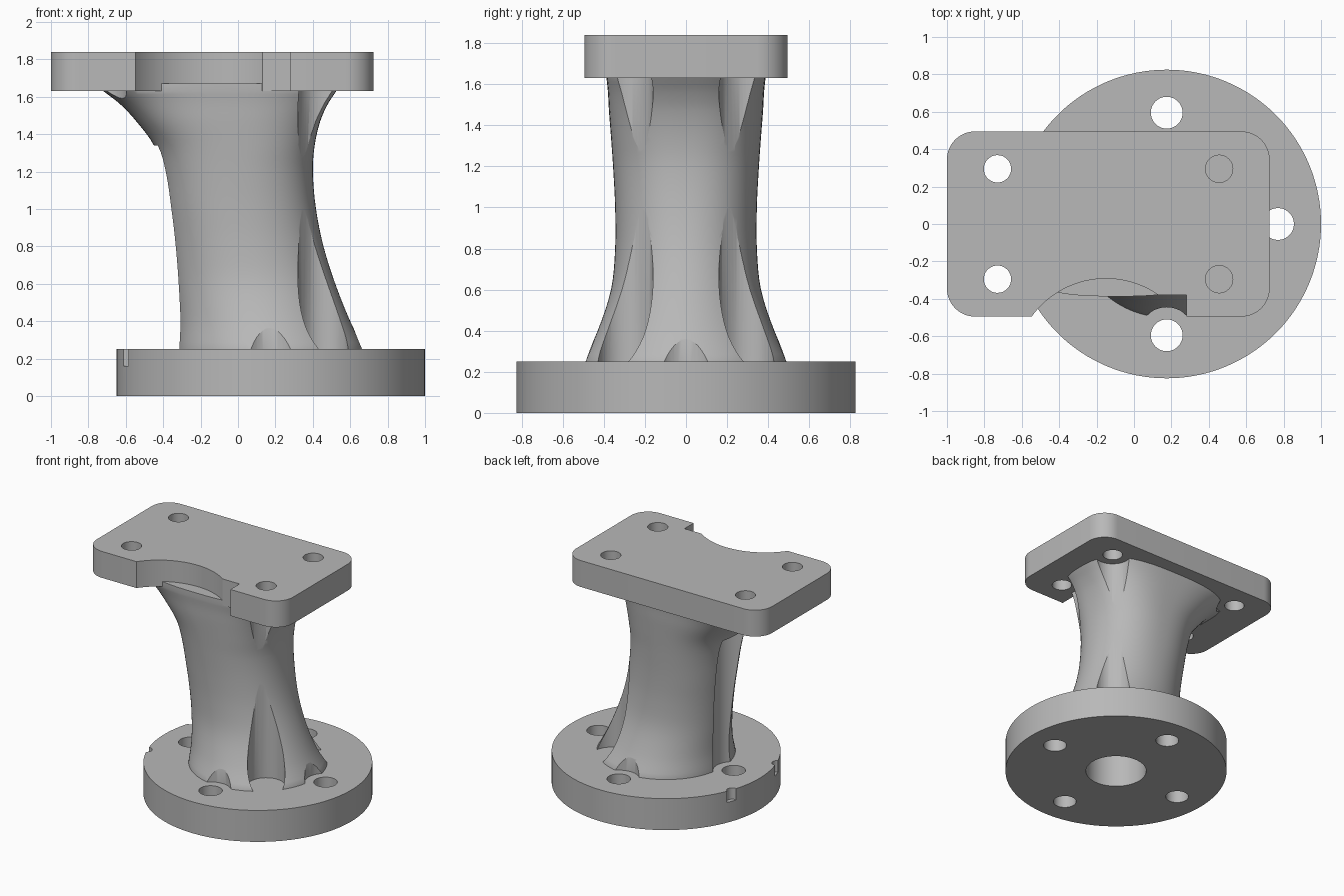
import bpy, bmesh, math
from mathutils import Matrix, Vector

cube = bpy.data.objects.get("Cube")
if cube:
    bpy.data.objects.remove(cube, do_unlink=True)

metal = bpy.data.materials.new("cast_grey")
metal.use_nodes = True
grey = (0.48, 0.48, 0.48, 1)
metal.diffuse_color = grey
metal.node_tree.nodes["Principled BSDF"].inputs["Base Color"].default_value = grey

FX = 0.175                      # axis of the round flange
FLANGE_TOP, PLATE_BOTTOM, PLATE_TOP = 0.25, 1.63, 1.84
flange_bolts = [(FX + 0.595 * math.cos(k * math.pi / 2),
                 0.595 * math.sin(k * math.pi / 2)) for k in range(4)]
plate_bolts = [(x, y) for x in (-0.73, 0.455) for y in (-0.295, 0.295)]


def loft(name, rings):
    """Skin a stack of closed rings and cap both ends."""
    bm = bmesh.new()
    loops = [[bm.verts.new(p) for p in ring] for ring in rings]
    for low, high in zip(loops, loops[1:]):
        for i in range(len(low)):
            j = (i + 1) % len(low)
            bm.faces.new((low[i], low[j], high[j], high[i]))
    bm.faces.new(loops[0][::-1])
    bm.faces.new(loops[-1])
    mesh = bpy.data.meshes.new(name)
    bm.to_mesh(mesh)
    bm.free()
    mesh.materials.append(metal)
    obj = bpy.data.objects.new(name, mesh)
    bpy.context.collection.objects.link(obj)
    return obj


def prism(name, outline, z0, z1):
    return loft(name, [[(x, y, z) for x, y in outline] for z in (z0, z1)])


def cylinder(name, x, y, r, z0, z1, n=48):
    pts = [(x + r * math.cos(math.tau * i / n), y + r * math.sin(math.tau * i / n))
           for i in range(n)]
    return prism(name, pts, z0, z1)


def box(name, x0, x1, y0, y1, z0, z1):
    return prism(name, [(x0, y0), (x1, y0), (x1, y1), (x0, y1)], z0, z1)


def carve(obj, cutters):
    """Subtract each cutter, then remove it."""
    bpy.context.view_layer.objects.active = obj
    for cutter in cutters:
        mod = obj.modifiers.new("cut", 'BOOLEAN')
        mod.operation = 'DIFFERENCE'
        mod.solver = 'EXACT'
        mod.object = cutter
        bpy.ops.object.modifier_apply(modifier=mod.name)
        bpy.data.objects.remove(cutter, do_unlink=True)


def smooth(obj):
    bpy.ops.object.select_all(action='DESELECT')
    obj.select_set(True)
    bpy.context.view_layer.objects.active = obj
    bpy.ops.object.shade_smooth_by_angle(angle=math.radians(30))


def bore():
    return cylinder("bore_cutter", FX, 0, 0.225, -0.1, 0.9, 64)


# Round base flange with bolt holes, bore and two small rim notches
flange = cylinder("base_flange", FX, 0, 0.825, 0, FLANGE_TOP, 128)
cuts = [cylinder("hole", x, y, 0.085, -0.1, 0.5) for x, y in flange_bolts]
for deg in (160, 200):
    a = math.radians(deg)
    cuts.append(cylinder("notch", FX + 0.83 * math.cos(a), 0.83 * math.sin(a),
                         0.04, 0.16, 0.5, 24))
carve(flange, cuts + [bore()])

# Column: height, left x, right x, half depth, squareness
stations = [
    (0.25, -0.325, 0.675, 0.50, 2.0),
    (0.40, -0.32, 0.60, 0.43, 2.0),
    (0.60, -0.335, 0.52, 0.365, 2.05),
    (0.80, -0.355, 0.457, 0.345, 2.1),
    (1.00, -0.38, 0.417, 0.345, 2.2),
    (1.20, -0.41, 0.40, 0.355, 2.3),
    (1.34, -0.45, 0.41, 0.365, 2.45),
    (1.47, -0.545, 0.44, 0.375, 2.6),
    (1.56, -0.63, 0.48, 0.38, 2.7),
    (1.63, -0.72, 0.525, 0.387, 2.8),
]


def spline(keys, steps=4):
    """Smooth curve through the stations."""
    keys = [Vector(k) for k in keys]
    out = []
    for i in range(len(keys) - 1):
        p, q = keys[i], keys[i + 1]
        a, b = keys[max(i - 1, 0)], keys[min(i + 2, len(keys) - 1)]
        for s in range(steps):
            t = s / steps
            v = p.lerp(q, t)
            m0, m1 = [(e - d) * ((q[0] - p[0]) / (e[0] - d[0]))
                      for d, e in ((a, q), (p, b))]
            bend = (m0 - (q - p)) * (t * (1 - t) ** 2) - (m1 - (q - p)) * (t * t * (1 - t))
            out.append(v + bend)
    return out + [keys[-1]]


def oval(z, left, right, depth, power, n=96):
    cx, half = (left + right) / 2, (right - left) / 2
    pts = []
    for i in range(n):
        c, s = math.cos(math.tau * i / n), math.sin(math.tau * i / n)
        pts.append((cx + half * math.copysign(abs(c) ** (2 / power), c),
                    depth * math.copysign(abs(s) ** (2 / power), s), z))
    return pts


rows = [tuple(v) for v in spline(stations)]
rows = [(0.2,) + rows[0][1:]] + rows + [(1.67,) + rows[-1][1:]]
column = loft("column", [oval(*row) for row in rows])

# Clearance scallops beside every bolt
cuts = [cylinder("scallop", x, y, 0.15, 0.1, 1.34) for x, y in flange_bolts]
cuts += [cylinder("scallop", x, y, 0.135, 0.1, 1.8) for x, y in plate_bolts]
carve(column, cuts + [bore()])

# Rectangular top plate with rounded corners
R = 0.15
outline = []
for k, (x, y) in enumerate([(0.725 - R, 0.495 - R), (-1 + R, 0.495 - R),
                            (-1 + R, -0.495 + R), (0.725 - R, -0.495 + R)]):
    for i in range(13):
        a = (k + i / 12) * math.pi / 2
        outline.append((x + R * math.cos(a), y + R * math.sin(a)))
plate = prism("top_plate", outline, PLATE_BOTTOM, PLATE_TOP)

# Bolt holes, curved front relief and the square step beside it
cuts = [cylinder("hole", x, y, 0.073, 1.5, 2) for x, y in plate_bolts]
cuts += [cylinder("relief", -0.15, -0.782, 0.49, 1.5, 2, 128),
         box("step", 0.0, 0.28, -0.7, -0.38, 1.5, 2)]
carve(plate, cuts)

for part in (flange, column, plate):
    smooth(part)
